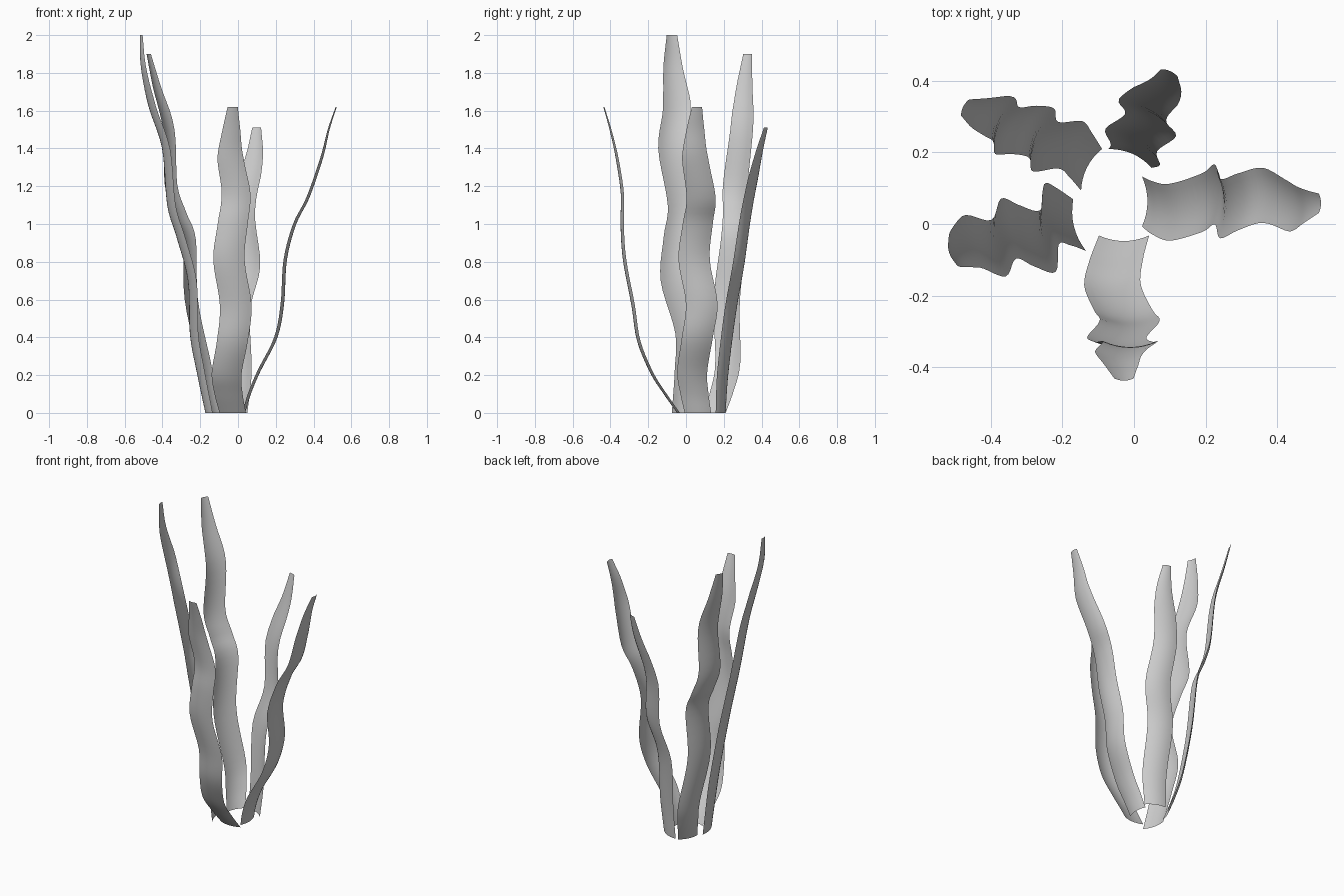
import bpy, bmesh
from mathutils import Vector

cube = bpy.data.objects.get("Cube")
if cube:
    bpy.data.objects.remove(cube, do_unlink=True)

# Single pale grey material
grey = bpy.data.materials.new("pale_grey")
grey.use_nodes = True
colour = (0.6, 0.6, 0.6, 1)
grey.diffuse_color = colour
grey.node_tree.nodes["Principled BSDF"].inputs["Base Color"].default_value = colour

COLUMNS = 8          # strips across a blade
STEPS = 5            # rows between path points
BULGE = 0.22         # outward bow of the section, relative to half width
# Half width along the height: (fraction, half width)
WIDTHS = [(0, .07), (.14, .08), (.35, .084), (.5, .083), (.7, .077),
          (.83, .07), (.93, .046), (1, .027)]


def half_width(t):
    for (a, wa), (b, wb) in zip(WIDTHS, WIDTHS[1:]):
        if t <= b:
            return wa + (wb - wa) * (t - a) / (b - a)
    return WIDTHS[-1][1]


def smooth_path(points):
    """Smooth curve passing through every point."""
    p = [Vector(q) for q in points]
    p = [2 * p[0] - p[1]] + p + [2 * p[-1] - p[-2]]
    path = []
    for a, b, c, d in zip(p, p[1:], p[2:], p[3:]):
        for i in range(STEPS):
            t = i / STEPS
            path.append(b + (c - a) * t / 2
                        + (2 * a - 5 * b + 4 * c - d) * t * t / 2
                        + (3 * b - a - 3 * c + d) * t ** 3 / 2)
    return path + [p[-2]]


def blade(name, heading, scale, points):
    """Wavy ribbon whose section bows towards its heading."""
    out = Vector((*heading, 0)).normalized()
    side = Vector((-out.y, out.x, 0))
    path = smooth_path(points)
    top = path[-1].z
    bm = bmesh.new()
    rows = []
    for centre in path:
        w = half_width(min(max(centre.z / top, 0), 1)) * scale
        row = []
        for i in range(COLUMNS + 1):
            u = 2 * i / COLUMNS - 1
            row.append(bm.verts.new(centre + side * u * w
                                    + out * BULGE * w * (0.5 - u * u)))
        rows.append(row)
    for low, high in zip(rows, rows[1:]):
        for i in range(COLUMNS):
            bm.faces.new((low[i], low[i + 1], high[i + 1], high[i]))
    for face in bm.faces:
        face.smooth = True
    mesh = bpy.data.meshes.new(name)
    bm.to_mesh(mesh)
    bm.free()
    mesh.materials.append(grey)
    obj = bpy.data.objects.new(name, mesh)
    bpy.context.collection.objects.link(obj)


# Five blades fanning out from an open centre
blade("front_blade", (0, -1), 1, [
    (-.028, -.04, 0), (-.05, -.11, .1), (-.06, -.18, .21), (-.03, -.25, .38),
    (-.012, -.28, .57), (-.048, -.325, .81), (-.028, -.338, 1),
    (-.01, -.337, 1.16), (-.04, -.365, 1.35), (-.035, -.4, 1.5),
    (-.028, -.435, 1.62)])
blade("left_blade", (1, 0), 1, [
    (.03, .063, 0), (.06, .045, .1), (.11, .033, .22), (.2, .06, .4),
    (.235, .083, .58), (.25, .043, .81), (.3, .062, 1), (.37, .08, 1.14),
    (.443, .048, 1.35), (.48, .05, 1.5), (.52, .058, 1.62)])
blade("back_blade", (.4, .92), .94, [
    (-.008, .19, 0), (.007, .203, .22), (-.004, .243, .54), (.05, .285, .78),
    (.027, .328, 1.07), (.087, .385, 1.35), (.1, .425, 1.51)])
blade("right_blade", (-.97, -.24), 1.06, [
    (-.16, -.005, 0), (-.205, .018, .22), (-.24, .025, .42),
    (-.25, -.05, .7), (-.31, -.035, .93), (-.36, -.015, 1.1),
    (-.388, -.07, 1.4), (-.46, -.05, 1.62), (-.505, -.07, 1.83),
    (-.515, -.075, 2)])
blade("back_right_blade", (-.89, .45), .93, [
    (-.125, .155, 0), (-.155, .195, .12), (-.185, .225, .27),
    (-.255, .22, .6), (-.266, .258, .92), (-.315, .267, 1.06),
    (-.362, .265, 1.21), (-.373, .298, 1.5), (-.435, .312, 1.73),
    (-.475, .327, 1.9)])
